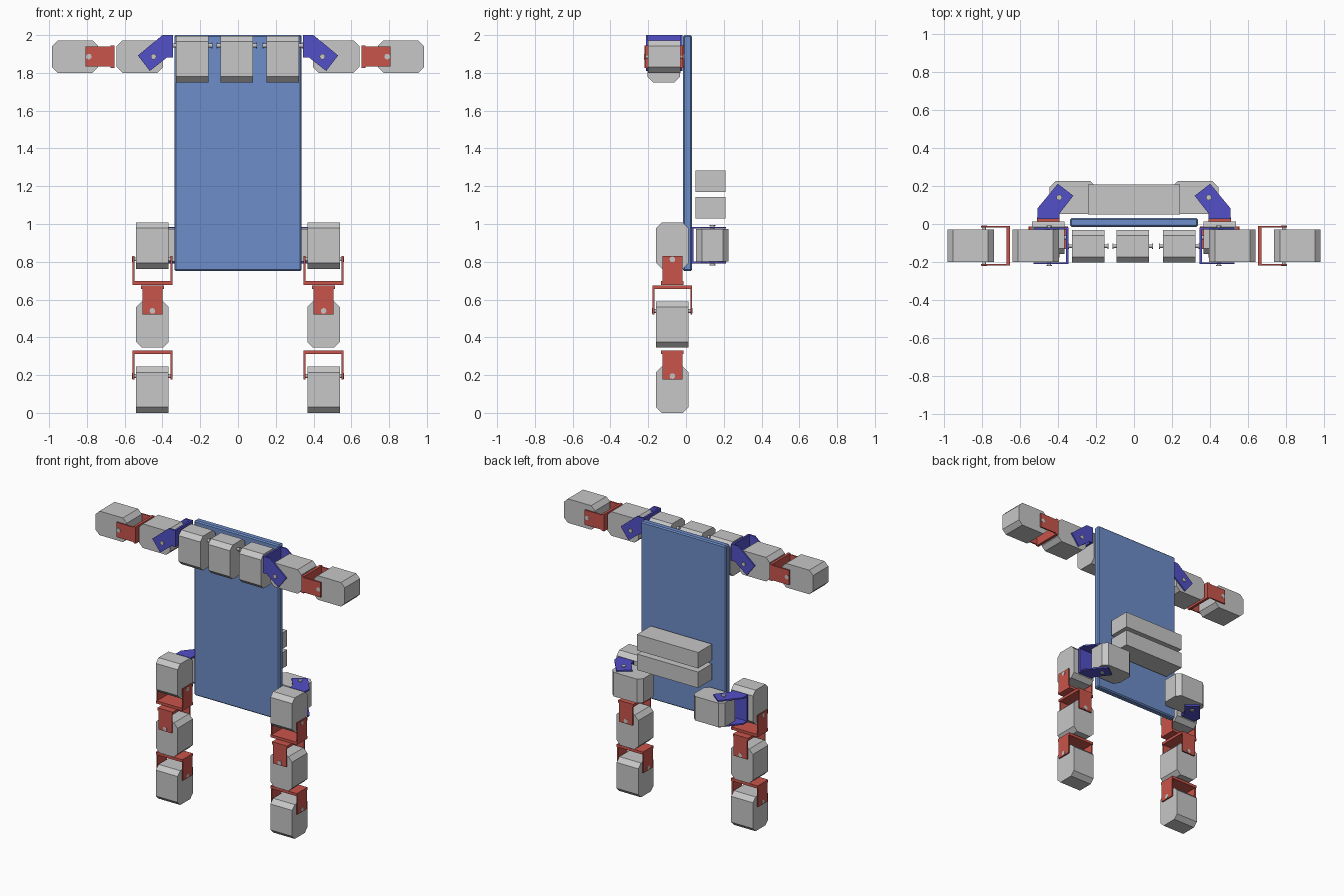
import bpy, bmesh, math
from mathutils import Matrix, Vector

if "Cube" in bpy.data.objects:
    bpy.data.objects.remove(bpy.data.objects["Cube"])


def material(name, rgb):
    m = bpy.data.materials.new(name)
    m.diffuse_color = (*rgb, 1)
    m.use_nodes = True
    m.node_tree.nodes["Principled BSDF"].inputs["Base Color"].default_value = m.diffuse_color
    return m


GREY = material("light grey", (0.57, 0.57, 0.57))
RED = material("bracket red", (0.59, 0.09, 0.07))
INDIGO = material("bracket indigo", (0.085, 0.08, 0.57))
BLUE = material("panel blue", (0.155, 0.27, 0.59))

X, Y, Z = Vector((1, 0, 0)), Vector((0, 1, 0)), Vector((0, 0, 1))


def frame(origin, width, depth, along):
    m = Matrix((width, depth, along)).transposed().to_4x4()
    m.translation = Vector(origin)
    return m


def add_prism(bm, m, pts, lo, hi):
    """Extrude a (depth, along) outline across the width axis."""
    a = [bm.verts.new(m @ Vector((lo, p, q))) for p, q in pts]
    b = [bm.verts.new(m @ Vector((hi, p, q))) for p, q in pts]
    bm.faces.new(a)
    bm.faces.new(b)
    for i in range(len(pts)):
        j = (i + 1) % len(pts)
        bm.faces.new((a[i], a[j], b[j], b[i]))


def rect(p0, p1, q0, q1):
    return [(p0, q0), (p1, q0), (p1, q1), (p0, q1)]


def circle(r, n=12):
    return [(r * math.cos(2 * math.pi * i / n), r * math.sin(2 * math.pi * i / n)) for i in range(n)]


def build(name, mat, m, prisms):
    bm = bmesh.new()
    for pts, lo, hi in prisms:
        add_prism(bm, m, pts, lo, hi)
    bmesh.ops.recalc_face_normals(bm, faces=bm.faces)
    me = bpy.data.meshes.new(name)
    bm.to_mesh(me)
    bm.free()
    me.materials.append(mat)
    ob = bpy.data.objects.new(name, me)
    bpy.context.collection.objects.link(ob)
    return ob


def servo(name, pivot, along, width):
    """Chamfered motor block; its output shaft passes through the pivot."""
    h, c, lo, hi = 0.086, 0.03, -0.05, 0.195
    body = [(-h + c, lo), (h - c, lo), (h, lo + c), (h, hi - c),
            (h - c, hi), (-h + c, hi), (-h, hi - c), (-h, lo + c)]
    m = frame(pivot, width, along.cross(width), along)
    build(name, GREY, m, [(body, -0.086, 0.086)])
    build(name + "_shaft", GREY, m, [(circle(0.010), -0.107, 0.107),
                                     (circle(0.015), -0.107, -0.102),
                                     (circle(0.015), 0.102, 0.107)])


def red_bracket(name, pivot, along, width):
    """U bracket gripping the shaft, with its base behind the motor."""
    m = frame(pivot, width, along.cross(width), along)
    arm = rect(-0.053, 0.053, -0.12, 0.018)
    build(name, RED, m, [(rect(-0.06, 0.06, -0.135, -0.116), -0.105, 0.105),
                         (arm, -0.105, -0.096), (arm, 0.096, 0.105)])


def slanted_bracket(name, origin, width, depth, along):
    """U bracket whose two arms lean sideways from the base."""
    m = frame(origin, width, depth, along)
    arm = [(-0.058, 0), (0.06, 0), (0.06, 0.055), (-0.048, 0.185), (-0.13, 0.122), (-0.058, 0.03)]
    build(name, INDIGO, m, [(rect(-0.058, 0.06, 0, 0.014), -0.096, 0.096),
                            (arm, -0.097, -0.087), (arm, 0.087, 0.097)])


# Torso panel
panel = build("torso_panel", BLUE, frame((0, 0.008, 0), X, Y, Z),
              [(rect(-0.024, 0.024, 0.75, 2.0), -0.337, 0.337)])
bev = panel.modifiers.new("edge", "BEVEL")
bev.width = 0.008
bev.segments = 1

# Battery packs on the back
for i, z in enumerate((1.03, 1.17)):
    build(f"battery_{i}", GREY, frame((0, 0.13, z), X, Y, Z),
          [(rect(-0.079, 0.079, 0, 0.114), -0.242, 0.242)])

# Row of three motors across the chest
for i, x in enumerate((-0.242, -0.007, 0.238)):
    servo(f"chest_motor_{i}", (x, -0.117, 1.945), -Z, X)

for side, s in (("left", -1), ("right", 1)):
    out = X * s
    # Arm: shoulder bracket, upper arm, elbow bracket, hand
    slanted_bracket(side + "_shoulder_bracket", (s * 0.345, -0.115, 1.94), Y, Z, out)
    servo(side + "_upper_arm", (s * 0.447, -0.115, 1.886), out, Y)
    red_bracket(side + "_elbow_bracket", (s * 0.79, -0.115, 1.886), out, Y)
    servo(side + "_hand", (s * 0.79, -0.115, 1.886), out, Y)

    # Hip: rear motor, slanted bracket and front motor
    x, y = s * 0.453, -0.072
    servo(side + "_rear_hip", (s * 0.395, 0.14, 0.888), -out, Z)
    slanted_bracket(side + "_hip_bracket", (s * 0.45, 0.027, 0.888), Z, out, Y)
    servo(side + "_front_hip", (x, y, 0.813), Z, X)

    # Leg: thigh bracket, knee bracket, calf, ankle bracket, foot
    red_bracket(side + "_thigh_bracket", (x, y, 0.813), Z, X)
    red_bracket(side + "_knee_bracket", (x, y, 0.54), -Z, Y)
    servo(side + "_calf", (x, y, 0.54), -Z, Y)
    red_bracket(side + "_ankle_bracket", (x, y, 0.195), -Z, X)
    servo(side + "_foot", (x, y, 0.195), -Z, X)
